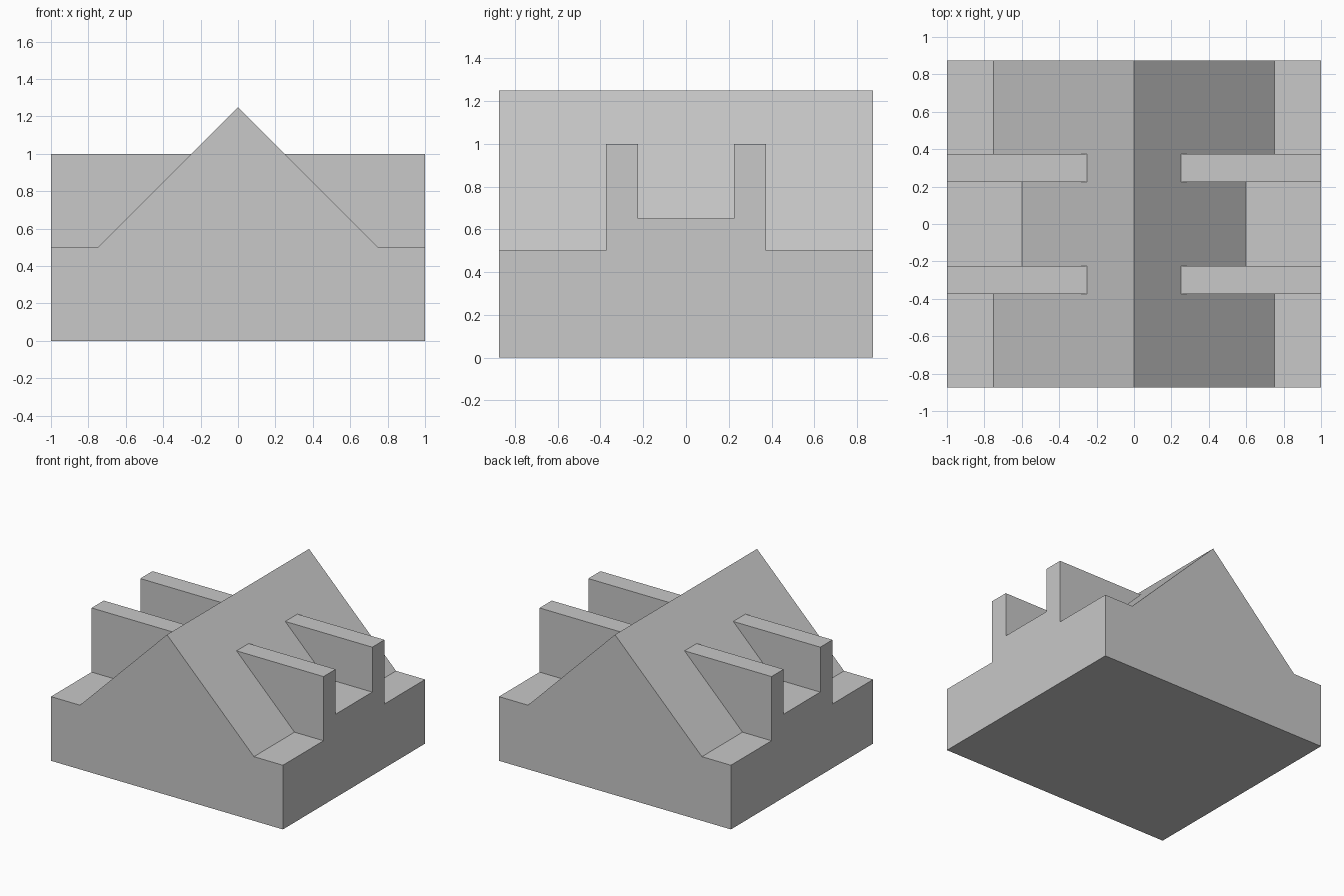
import bpy
import bmesh

cube = bpy.data.objects.get("Cube")
if cube:
    bpy.data.objects.remove(cube, do_unlink=True)

grey = bpy.data.materials.new("plain grey")
grey.use_nodes = True
colour = (0.58, 0.58, 0.58, 1)
grey.diffuse_color = colour
grey.node_tree.nodes["Principled BSDF"].inputs["Base Color"].default_value = colour


def extrude_profile(name, profile, y0, y1):
    """Solid made by sweeping an (x, z) outline from y0 to y1."""
    bm = bmesh.new()
    face = bm.faces.new([bm.verts.new((x, y0, z)) for x, z in profile])
    swept = bmesh.ops.extrude_face_region(bm, geom=[face])["geom"]
    verts = [v for v in swept if isinstance(v, bmesh.types.BMVert)]
    bmesh.ops.translate(bm, verts=verts, vec=(0, y1 - y0, 0))
    bmesh.ops.recalc_face_normals(bm, faces=bm.faces)
    mesh = bpy.data.meshes.new(name)
    bm.to_mesh(mesh)
    bm.free()
    mesh.materials.append(grey)
    obj = bpy.data.objects.new(name, mesh)
    bpy.context.collection.objects.link(obj)
    return obj


half_depth = 0.875
base_top, floor_top, fin_top, ridge_top = 0.5, 0.65, 1.0, 1.25
fin_inner, fin_outer = 0.225, 0.375


def slope_x(z):
    return ridge_top - z


# Base block and ridge share one outline
foot = slope_x(base_top)
extrude_profile("ridged_base", [
    (-1, 0), (1, 0), (1, base_top), (foot, base_top), (0, ridge_top),
    (-foot, base_top), (-1, base_top)], -half_depth, half_depth)

# Upright fins and the raised channel floor between them, on both sides
for side, sx in (("left", 1), ("right", -1)):
    def ledge(top):
        return [(sx * x, z) for x, z in (
            (foot, base_top), (1, base_top), (1, top), (slope_x(top), top))]

    extrude_profile(f"{side}_channel_floor", ledge(floor_top), -fin_inner, fin_inner)
    extrude_profile(f"{side}_front_fin", ledge(fin_top), -fin_outer, -fin_inner)
    extrude_profile(f"{side}_back_fin", ledge(fin_top), fin_inner, fin_outer)
